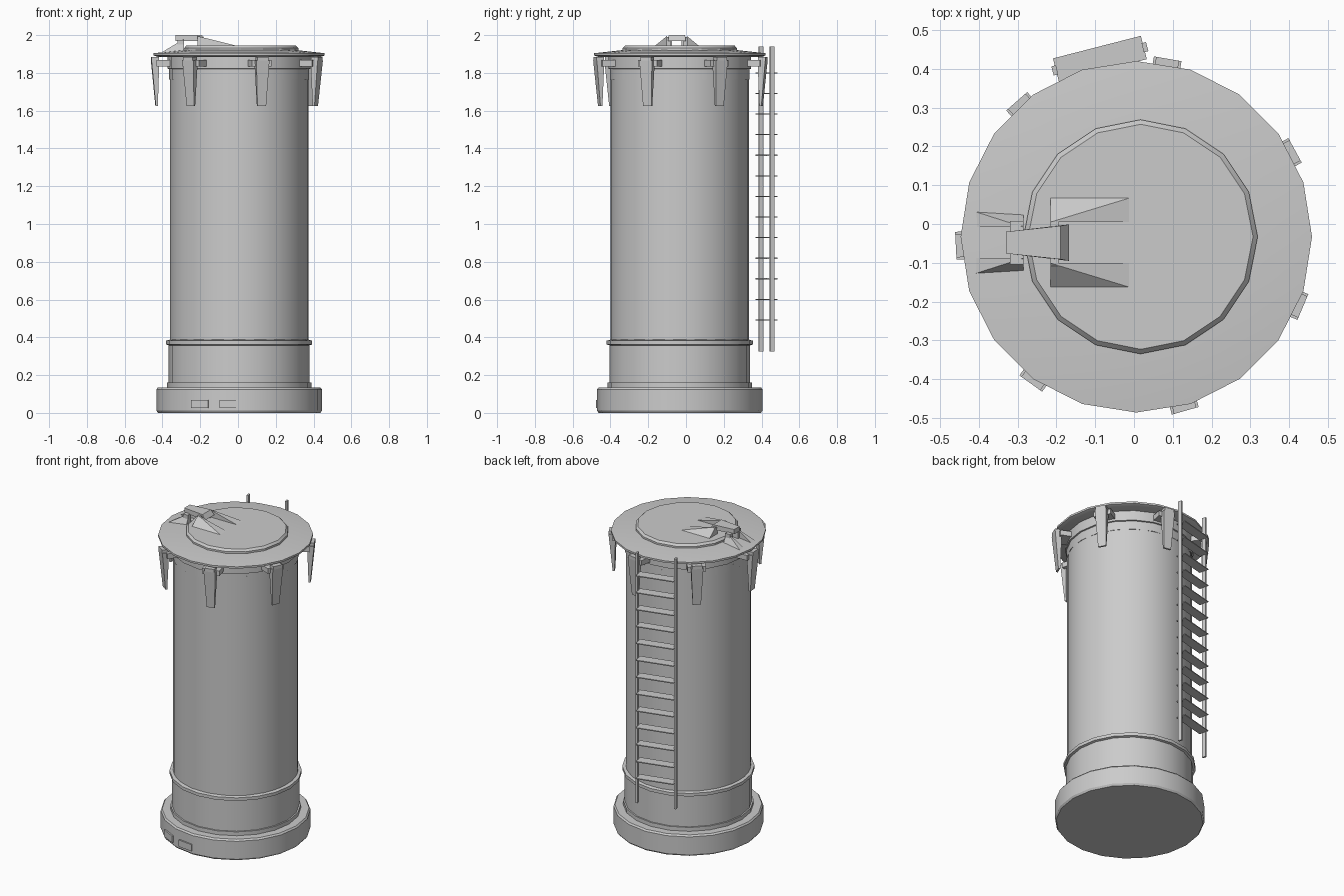
import bpy, bmesh
from math import sin, cos, pi, radians
from mathutils import Matrix, Vector

if "Cube" in bpy.data.objects:
    bpy.data.objects.remove(bpy.data.objects["Cube"])

CX, CY = 0.006, -0.033   # axis of the tank


def make(name, verts, faces, smooth=None):
    bm = bmesh.new()
    vs = [bm.verts.new(v) for v in verts]
    for f in faces:
        bm.faces.new([vs[i] for i in f])
    bmesh.ops.recalc_face_normals(bm, faces=bm.faces)
    me = bpy.data.meshes.new(name)
    bm.to_mesh(me)
    bm.free()
    ob = bpy.data.objects.new(name, me)
    bpy.context.collection.objects.link(ob)
    if smooth:
        bpy.ops.object.select_all(action='DESELECT')
        ob.select_set(True)
        bpy.context.view_layer.objects.active = ob
        bpy.ops.object.shade_smooth_by_angle(angle=radians(smooth))
    return ob


def lathe(name, profile, n, cx=CX, cy=CY, smooth=30):
    """Closed solid of revolution from (radius, z) points, capped at both ends."""
    verts = [(cx + r * cos(2 * pi * i / n), cy + r * sin(2 * pi * i / n), z)
             for r, z in profile for i in range(n)]
    m = len(profile)
    faces = [(k * n + i, k * n + (i + 1) % n, (k + 1) * n + (i + 1) % n, (k + 1) * n + i)
             for k in range(m - 1) for i in range(n)]
    faces += [tuple(range(n)), tuple(range((m - 1) * n, m * n))]
    return make(name, verts, faces, smooth)


HEX = [(0, 1, 2, 3), (4, 5, 6, 7), (0, 1, 5, 4), (1, 2, 6, 5), (2, 3, 7, 6), (3, 0, 4, 7)]


def frustum(name, low, high, z0, z1, mat=Matrix()):
    """Six-sided block between two (x0, x1, y0, y1) rectangles."""
    verts = []
    for (x0, x1, y0, y1), z in ((low, z0), (high, z1)):
        verts += [mat @ Vector(p) for p in ((x0, y0, z), (x1, y0, z), (x1, y1, z), (x0, y1, z))]
    return make(name, verts, HEX)


def box(name, x0, x1, y0, y1, z0, z1, mat=Matrix()):
    r = (x0, x1, y0, y1)
    return frustum(name, r, r, z0, z1, mat)


# Base drum
lathe("base", [(0.43, 0.0), (0.438, 0.012), (0.438, 0.125), (0.43, 0.135)], 20)
# Two panels on the front of the base
for i, (x0, x1) in enumerate(((-0.25, -0.155), (-0.10, 0.005))):
    a = Matrix.Translation(((x0 + x1) / 2, 0, 0))
    xm = (x0 + x1) / 2 - CX
    y = CY - (0.438 ** 2 - xm ** 2) ** 0.5
    rot = Matrix.Translation((xm + CX, y, 0)) @ Matrix.Rotation(xm / 0.438, 4, 'Z').inverted().inverted()
    box(f"base_panel_{i}", -0.05, 0.05, -0.004, 0.03, 0.025, 0.068, rot)

# Lower sleeve with its two rings
lathe("lower_sleeve", [(0.382, 0.13), (0.382, 0.16), (0.373, 0.16), (0.373, 0.358),
                       (0.387, 0.362), (0.387, 0.382), (0.366, 0.388)], 20)
# Main cylinder
lathe("main_cylinder", [(0.366, 0.15), (0.366, 1.80)], 40)
# Neck and collar under the cover
lathe("collar", [(0.364, 1.765), (0.37, 1.765), (0.37, 1.82), (0.378, 1.822),
                 (0.378, 1.888)], 20)
# Wide cover, slightly conical
lathe("cover", [(0.432, 1.885), (0.453, 1.892), (0.453, 1.904), (0.30, 1.921)], 20, smooth=20)
# Round hatch
lathe("hatch", [(0.302, 1.91), (0.302, 1.932), (0.29, 1.945)], 16, cx=0.017, smooth=20)

# Seven clamps around the rim
for k in range(7):
    m = Matrix.Translation((CX, CY, 0)) @ Matrix.Rotation(radians(80 + k * 360 / 7), 4, 'Z')
    frustum(f"clamp_arm_{k}", (0.432, 0.443, -0.024, 0.024),
            (0.425, 0.466, -0.036, 0.036), 1.625, 1.865, m)
    box(f"clamp_block_{k}", 0.37, 0.44, -0.054, 0.054, 1.835, 1.868, m)
    box(f"clamp_cap_{k}", 0.425, 0.466, -0.03, 0.03, 1.865, 1.885, m)

# Ladder
lm = Matrix.Translation((-0.088, 0.426, 0)) @ Matrix.Rotation(radians(14.4), 4, 'Z')
for s, side in ((-1, "left"), (1, "right")):
    box(f"ladder_rail_{side}", s * 0.12 - 0.006, s * 0.12 + 0.006, -0.012, 0.012, 0.325, 1.94, lm)
for k in range(13):
    z = 0.492 + k * 0.109
    box(f"ladder_rung_{k}", -0.117, 0.117, -0.031, 0.031, z - 0.003, z + 0.003, lm)

# Hinge: corner-peaked wedges on both sides
HY = -0.048


def wedge(name, x_end, x_peak, y_in, y_out, z0, z1):
    verts = [(x_peak, y_in, z0), (x_end, y_in, z0), (x_end, y_out, z0),
             (x_peak, y_out, z0), (x_peak, y_in, z1)]
    make(name, verts, [(0, 1, 2, 3), (0, 1, 4), (1, 2, 4), (2, 3, 4), (3, 0, 4)])


for s, side in ((1, "left"), (-1, "right")):
    wedge(f"hatch_arm_{side}", -0.005, -0.215, HY + s * 0.053, HY + s * 0.117, 1.943, 1.995)
    wedge(f"cover_arm_{side}", -0.41, -0.285, HY + s * 0.04, HY + s * 0.08, 1.905, 1.98)
    # Pin lugs
    box(f"hatch_lug_{side}", -0.215, -0.195, HY + s * 0.035, HY + s * 0.06, 1.943, 1.99)
    box(f"cover_lug_{side}", -0.32, -0.285, HY + s * 0.025, HY + s * 0.056, 1.905, 1.975)

# Central hinge link, wider toward the hatch
top = [(-0.33, -0.028), (-0.19, -0.043), (-0.19, 0.043), (-0.33, 0.028)]
low = [(-0.33, -0.028), (-0.168, -0.047), (-0.168, 0.047), (-0.33, 0.028)]
make("hinge_link", [(x, HY + y, 1.97) for x, y in low] + [(x, HY + y, 2.0) for x, y in top], HEX)
